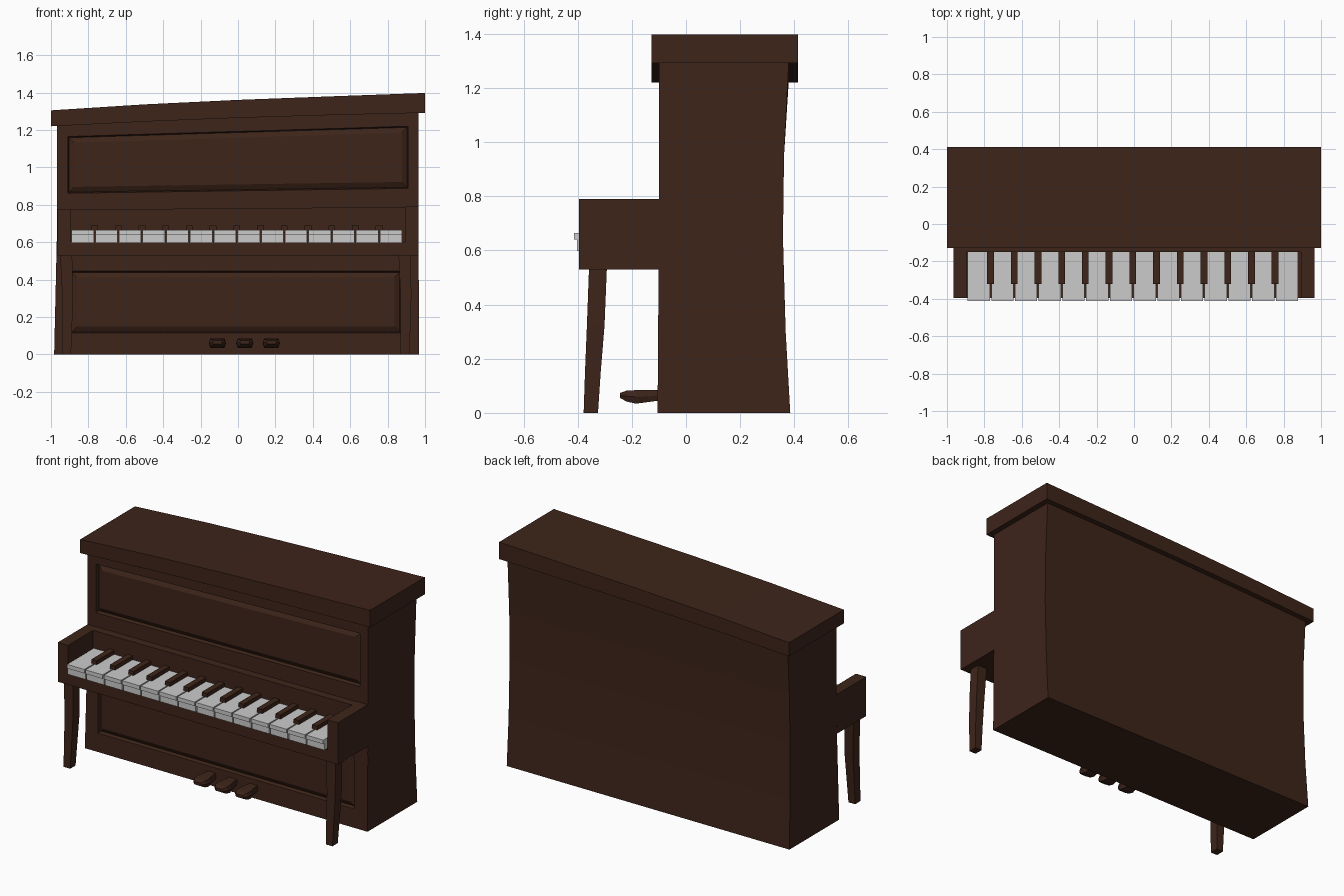
import bpy, bmesh
from mathutils import Vector

if "Cube" in bpy.data.objects:
    bpy.data.objects.remove(bpy.data.objects["Cube"])

wood = bpy.data.materials.new("dark_wood")
wood.diffuse_color = (0.047, 0.018, 0.010, 1)
wood.use_nodes = True
wood.node_tree.nodes["Principled BSDF"].inputs["Base Color"].default_value = wood.diffuse_color


def loft(name, rings, start=True, end=True, drop=None, mat=wood):
    """Skin a list of equal-length point rings, optionally capped at either end."""
    bm = bmesh.new()
    vs = [[bm.verts.new(p) for p in r] for r in rings]
    n = len(rings[0])
    for a, b in zip(vs, vs[1:]):
        for i in range(n):
            if i != drop:
                j = (i + 1) % n
                bm.faces.new((a[i], a[j], b[j], b[i]))
    if start:
        bm.faces.new(vs[0][::-1])
    if end:
        bm.faces.new(vs[-1])
    if start and end and drop is None:
        bmesh.ops.recalc_face_normals(bm, faces=bm.faces)
    me = bpy.data.meshes.new(name)
    bm.to_mesh(me)
    bm.free()
    ob = bpy.data.objects.new(name, me)
    bpy.context.collection.objects.link(ob)
    if mat:
        me.materials.append(mat)
    return ob


def rect(x0, x1, y0, y1, z0, z1=None):
    """Horizontal four-point ring; z1 is the height at the right side."""
    z1 = z0 if z1 is None else z1
    return [(x0, y0, z0), (x1, y0, z1), (x1, y1, z1), (x0, y1, z0)]


def box(name, x0, x1, y0, y1, z0, z1, mat=wood, slope=0.0):
    return loft(name, [rect(x0, x1, y0, y1, z0),
                       rect(x0, x1, y0, y1, z1, z1 + slope)], mat=mat)


# Waisted cabinet, front left open for the panelled fronts
SPLIT = 0.65
loft("cabinet", [rect(-0.983, 0.967, -0.105, 0.385, 0),
                 rect(-0.975, 0.966, -0.103, 0.368, 0.3),
                 rect(-0.968, 0.966, -0.10, 0.358, SPLIT),
                 rect(-0.967, 0.966, -0.10, 0.362, 0.95),
                 rect(-0.967, 0.966, -0.10, 0.380, 1.235, 1.305)], drop=0)


def panelled_front(name, outer, panel):
    """Front wall with a sunk groove around a raised, bevelled panel."""
    c = sum((Vector((x, 0, z)) for x, z in panel), Vector()) / 4

    def ring(d, y):
        return [(x - d * (1 if x > c.x else -1), y,
                 z - d * (1 if z > c.z else -1)) for x, z in panel]
    loft(name, [[(x, y, z) for x, y, z in outer], ring(0, -0.10),
                ring(0.006, -0.078), ring(0.034, -0.094)], start=False)


panelled_front("upper_front",
               [(-0.968, -0.10, SPLIT), (0.966, -0.10, SPLIT),
                (0.966, -0.10, 1.305), (-0.967, -0.10, 1.235)],
               [(-0.91, 0.862), (0.91, 0.888), (0.91, 1.22), (-0.91, 1.165)])
panelled_front("lower_front",
               [(-0.983, -0.105, 0), (0.967, -0.105, 0),
                (0.966, -0.10, SPLIT), (-0.968, -0.10, SPLIT)],
               [(-0.895, 0.115), (0.87, 0.115), (0.87, 0.445), (-0.895, 0.445)])

# Gently rising, slightly arched lid
loft("lid", [[(x, -0.127, b), (x, 0.413, b), (x, 0.413, t), (x, -0.127, t)]
             for x, b, t in ((-1, 1.22, 1.305), (-0.5, 1.245, 1.337),
                             (0, 1.265, 1.361), (0.5, 1.28, 1.38),
                             (1, 1.292, 1.398))])

# Keyboard case
box("key_bed", -0.965, 0.965, -0.395, -0.095, 0.53, 0.60)
box("left_cheek", -0.966, -0.895, -0.396, -0.095, 0.53, 0.775)
box("right_cheek", 0.893, 0.966, -0.396, -0.095, 0.53, 0.79)
box("fall_board", -0.90, 0.90, -0.15, -0.095, 0.59, 0.775, slope=0.013)

# Keys: white with a front lip, dark between every pair
COUNT, X0, PITCH = 14, -0.894, 0.1268
key_side = [(-0.148, 0.598), (-0.402, 0.598), (-0.402, 0.64),
            (-0.413, 0.64), (-0.413, 0.665), (-0.148, 0.665)]
for i in range(COUNT):
    a = X0 + i * PITCH
    loft("white_key", [[(x, y, z) for y, z in key_side]
                       for x in (a + 0.004, a + PITCH - 0.004)], mat=None)
    if i:
        box("dark_key", a - 0.018, a + 0.018, -0.322, -0.148, 0.65, 0.69)

# Tapered curved legs
for name, cx in (("left_front_leg", -0.916), ("right_front_leg", 0.893)):
    loft(name, [rect(cx + o - w, cx + o + w, y0, y1, z)
                for z, o, w, y0, y1 in ((0, 0, 0.023, -0.378, -0.325),
                                        (0.15, 0.003, 0.026, -0.373, -0.315),
                                        (0.32, 0.005, 0.029, -0.366, -0.301),
                                        (0.54, -0.003, 0.032, -0.358, -0.292))])

# Three paddle pedals
for cx in (-0.11, 0.036, 0.178):
    rings = []
    for y, w, lo, hi in ((-0.09, 0.030, 0.047, 0.084), (-0.14, 0.036, 0.040, 0.084),
                         (-0.185, 0.046, 0.034, 0.084), (-0.22, 0.044, 0.042, 0.082),
                         (-0.243, 0.026, 0.055, 0.074)):
        m = (lo + hi) / 2
        rings.append([(cx - w * 0.8, y, lo), (cx + w * 0.8, y, lo), (cx + w, y, m),
                      (cx + w * 0.85, y, hi), (cx - w * 0.85, y, hi), (cx - w, y, m)])
    loft("pedal", rings)
